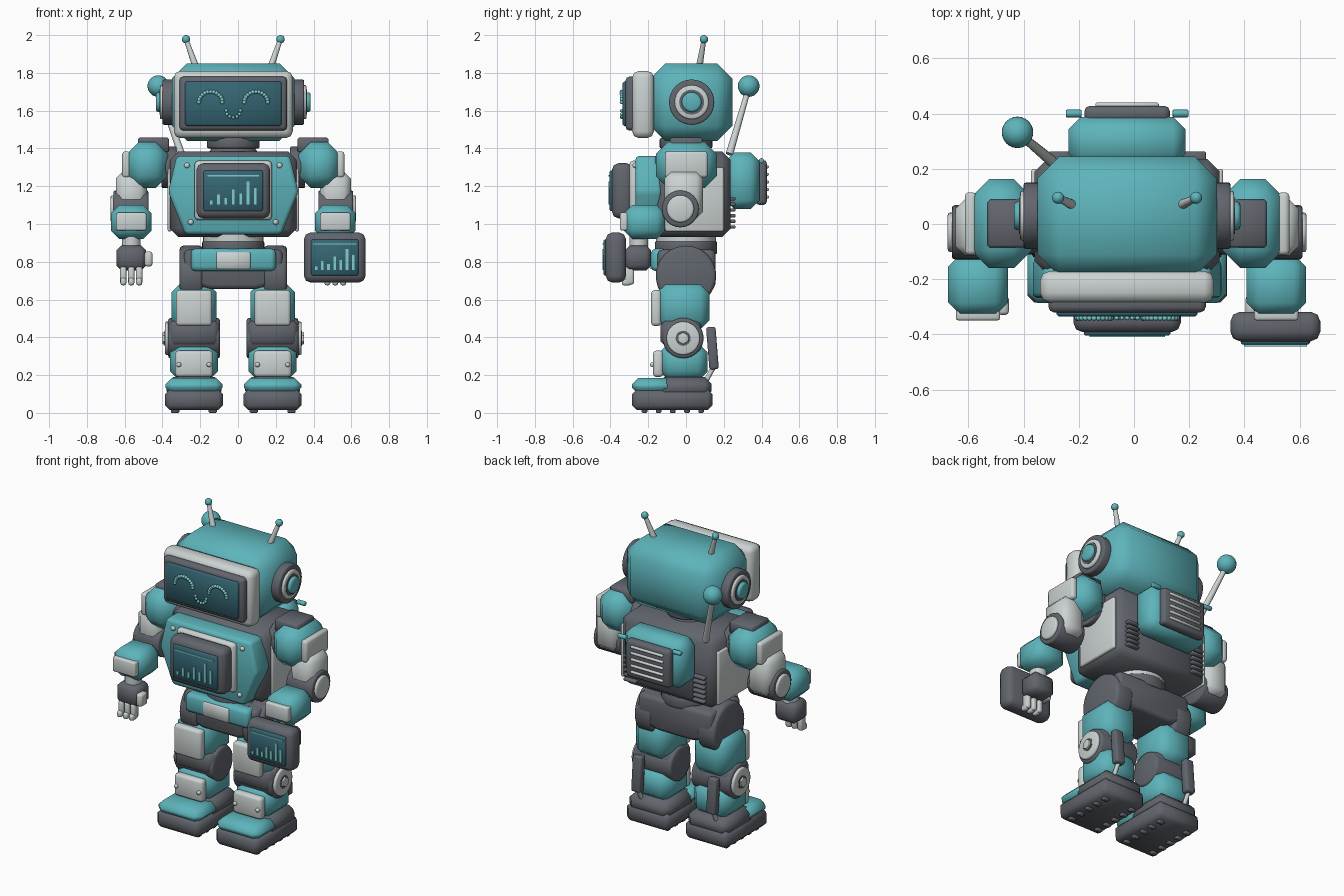
import bpy, bmesh, math
from mathutils import Vector, Matrix

if "Cube" in bpy.data.objects:
    bpy.data.objects.remove(bpy.data.objects["Cube"])

CENTRE = Vector((-0.025, 0, 0))   # body axis


def material(name, rgb):
    m = bpy.data.materials.new(name)
    m.use_nodes = True
    m.diffuse_color = (*rgb, 1)
    bsdf = next(n for n in m.node_tree.nodes if n.type == 'BSDF_PRINCIPLED')
    bsdf.inputs["Base Color"].default_value = (*rgb, 1)
    bsdf.inputs["Roughness"].default_value = 0.5
    return m


TEAL = material("teal paint", (0.11, 0.46, 0.5))
DARK = material("dark grey", (0.12, 0.13, 0.15))
WHITE = material("light grey", (0.6, 0.65, 0.64))
SCREEN = material("screen blue", (0.035, 0.13, 0.17))
GLOW = material("glow aqua", (0.22, 0.62, 0.62))


def finish(name, bm, mat):
    bmesh.ops.recalc_face_normals(bm, faces=bm.faces)
    me = bpy.data.meshes.new(name)
    bm.to_mesh(me)
    bm.free()
    me.materials.append(mat)
    me.shade_smooth()
    me.set_sharp_from_angle(angle=math.radians(50))
    ob = bpy.data.objects.new(name, me)
    ob.location = CENTRE
    bpy.context.collection.objects.link(ob)
    return ob


def bevel(bm, width, seg):
    if width:
        bmesh.ops.bevel(bm, geom=bm.edges[:], offset=width, segments=seg,
                        profile=0.5, affect='EDGES', clamp_overlap=True)


def box(name, mat, x, y, z, b=0.015, seg=1, tilt=0):
    """Chamfered block from its (min, max) range on each axis."""
    lo, hi = Vector((x[0], y[0], z[0])), Vector((x[1], y[1], z[1]))
    size = Vector(abs(v) for v in hi - lo)
    bm = bmesh.new()
    bmesh.ops.create_cube(bm, size=1, matrix=Matrix.Diagonal((*size, 1)))
    bevel(bm, b, seg)
    bm.transform(Matrix.Translation((lo + hi) / 2) @ Matrix.Rotation(tilt, 4, 'X'))
    return finish(name, bm, mat)


def rod(name, mat, a, b, r1, r2=None, n=24, chamfer=0):
    a, b = Vector(a), Vector(b)
    d = b - a
    bm = bmesh.new()
    bmesh.ops.create_cone(bm, cap_ends=True, segments=n, radius1=r1,
                          radius2=r1 if r2 is None else r2, depth=d.length)
    if chamfer:
        rims = [e for e in bm.edges if abs(e.verts[0].co.z - e.verts[1].co.z) < 1e-5]
        bmesh.ops.bevel(bm, geom=rims, offset=chamfer, segments=2, profile=0.5, affect='EDGES')
    bm.transform(Matrix.Translation((a + b) / 2) @ d.to_track_quat('Z', 'Y').to_matrix().to_4x4())
    return finish(name, bm, mat)


def disc(name, mat, s, x0, x1, y, z, r, n=24, chamfer=0.008):
    """Cylinder across x on side s."""
    return rod(name, mat, (s * x0, y, z), (s * x1, y, z), r, n=n, chamfer=chamfer)


def beads(name, mat, points, r, n=12):
    bm = bmesh.new()
    for p in points:
        bmesh.ops.create_uvsphere(bm, u_segments=n, v_segments=n // 2 + 2, radius=r,
                                  matrix=Matrix.Translation(p))
    return finish(name, bm, mat)


def prism(name, mat, half, y0, y1, b):
    """Mirrored (x, z) half outline, listed top to bottom, extruded in y."""
    outline = half + [(-x, z) for x, z in reversed(half)]
    bm = bmesh.new()
    face = bm.faces.new([bm.verts.new((x, y0, z)) for x, z in outline])
    new = bmesh.ops.extrude_face_region(bm, geom=[face])["geom"]
    bmesh.ops.translate(bm, vec=(0, y1 - y0, 0), verts=[v for v in new if isinstance(v, bmesh.types.BMVert)])
    bevel(bm, b, 2)
    return finish(name, bm, mat)


def monitor(name, cx, w, z0, z1, y_back, y_front):
    """Dark rounded frame, screen plate and a bar chart."""
    box(name + "_frame", DARK, (cx - w, cx + w), (y_front, y_back), (z0, z1), 0.035, 2)
    m = 0.038
    box(name + "_screen", SCREEN, (cx - w + m, cx + w - m), (y_front - 0.012, y_front + 0.01),
        (z0 + m, z1 - m), 0.006)
    y = (y_front - 0.018, y_front - 0.01)
    h = z1 - z0
    box(name + "_line", GLOW, (cx - w * 0.7, cx + w * 0.7), y, (z1 - h * 0.24, z1 - h * 0.215), 0)
    for i, k in enumerate((0.07, 0.18, 0.12, 0.27, 0.2, 0.42, 0.3)):
        x = cx + (i - 3) * w * 0.2
        box(name + "_bar", GLOW, (x - 0.007, x + 0.007), y, (z0 + h * 0.25, z0 + h * (0.25 + k)), 0)


# Head and face
box("head", TEAL, (-0.325, 0.325), (-0.19, 0.245), (1.44, 1.85), 0.08)
box("face_surround", WHITE, (-0.315, 0.315), (-0.285, -0.17), (1.455, 1.81), 0.035, 2)
box("face_frame", DARK, (-0.285, 0.285), (-0.32, -0.25), (1.495, 1.78), 0.02, 2)
box("face_screen", SCREEN, (-0.255, 0.255), (-0.335, -0.31), (1.52, 1.755), 0.008)
arc = [math.pi * i / 12 for i in range(13)]
for s in (-1, 1):
    beads("eye", GLOW, [(s * 0.12 + 0.062 * math.cos(t), -0.34, 1.645 + 0.055 * math.sin(t))
                        for t in arc], 0.011, 8)
beads("smile", GLOW, [(0.038 * math.cos(t), -0.34, 1.6 - 0.036 * math.sin(t)) for t in arc[::2]], 0.009, 8)

# Ears and head antennas
for s in (-1, 1):
    disc("ear_base", DARK, s, 0.3, 0.375, 0.03, 1.645, 0.12, 32)
    disc("ear_ring", WHITE, s, 0.36, 0.388, 0.03, 1.645, 0.09, 32)
    disc("ear_recess", DARK, s, 0.37, 0.391, 0.03, 1.645, 0.066, 32, 0)
    disc("ear_button", TEAL, s, 0.37, 0.41, 0.03, 1.645, 0.052, 24, 0.012)
    tip = (s * 0.25, 0.095, 1.978)
    rod("antenna_rod", WHITE, (s * 0.198, 0.07, 1.83), tip, 0.018, 0.012, 16)
    beads("antenna_ball", TEAL, [tip], 0.022, 16)

# Neck and torso
rod("neck", DARK, (0, 0, 1.4), (0, 0, 1.455), 0.14, n=32, chamfer=0.01)
rod("neck_base", DARK, (0, 0, 1.36), (0, 0, 1.41), 0.14, 0.11, n=32)
box("torso", DARK, (-0.335, 0.335), (-0.18, 0.235), (0.93, 1.385), 0.045)
prism("chest_plate", TEAL, [(0.3, 1.36), (0.345, 1.17), (0.255, 0.945)], -0.268, -0.13, 0.02)
beads("chest_screws", WHITE, [(s * x, -0.268, z) for s in (-1, 1)
                              for x, z in ((0.245, 1.31), (0.225, 1.01))], 0.015)
box("monitor_back", WHITE, (-0.205, 0.205), (-0.3, -0.25), (1.02, 1.335), 0.02, 2)
monitor("chest_monitor", 0, 0.195, 1.03, 1.322, -0.28, -0.392)
for s in (-1, 1):
    box("side_panel", WHITE, (s * 0.325, s * 0.348), (-0.11, 0.2), (0.96, 1.3), 0.01, 2)
    for i in range(6):
        z = 0.975 + i * 0.03
        box("back_vent", DARK, (s * 0.2, s * 0.285), (0.22, 0.262), (z, z + 0.018), 0.004)

# Backpack and tall antenna
box("backpack", TEAL, (-0.212, 0.212), (0.21, 0.388), (1.08, 1.378), 0.045)
box("backpack_grille", DARK, (-0.155, 0.155), (0.37, 0.428), (1.1, 1.34), 0.02, 2)
for i in range(5):
    z = 1.135 + i * 0.04
    box("grille_slat", WHITE, (-0.115, 0.115), (0.42, 0.44), (z, z + 0.016), 0.005)
for s in (-1, 1):
    disc("backpack_peg", TEAL, s, 0.165, 0.222, 0.4, 1.335, 0.014, 12, 0.004)
rod("tall_antenna", WHITE, (-0.275, 0.23, 1.37), (-0.397, 0.332, 1.72), 0.02, 0.014, 16)
beads("tall_antenna_ball", TEAL, [(-0.397, 0.332, 1.73)], 0.057, 24)

# Waist, pelvis and belt
rod("waist_ring", WHITE, (0, 0, 0.9), (0, 0, 0.945), 0.16, n=32)
rod("waist", DARK, (0, 0, 0.84), (0, 0, 0.91), 0.165, n=32, chamfer=0.01)
prism("pelvis", DARK, [(0.26, 0.865), (0.265, 0.76), (0.21, 0.68), (0.12, 0.655)], -0.15, 0.155, 0.025)
box("belt", TEAL, (-0.225, 0.225), (-0.185, -0.1), (0.75, 0.87), 0.025, 2)
box("belt_buckle", WHITE, (-0.09, 0.09), (-0.193, -0.17), (0.762, 0.852), 0.005)

for s in (-1, 1):
    c = s * 0.208

    def span(half, mid=c):
        return mid - half, mid + half

    # Leg
    disc("hip_joint", DARK, s, 0.16, 0.285, 0, 0.725, 0.16, 32, 0.02)
    box("thigh", TEAL, span(0.118), (-0.155, 0.125), (0.44, 0.69), 0.05)
    box("thigh_plate", WHITE, span(0.096), (-0.185, -0.13), (0.46, 0.65), 0.018, 2)
    disc("knee", DARK, s, 0.07, 0.345, -0.015, 0.395, 0.108, 32, 0.015)
    box("knee_guard", DARK, span(0.137), (-0.135, 0.08), (0.35, 0.495), 0.03)
    disc("knee_disc", WHITE, s, 0.33, 0.362, -0.015, 0.395, 0.088, 32)
    disc("knee_ring", DARK, s, 0.35, 0.364, -0.015, 0.395, 0.04, 24, 0)
    disc("knee_bolt", WHITE, s, 0.35, 0.375, -0.015, 0.395, 0.032, 6, 0.003)
    box("shin", TEAL, span(0.127), (-0.14, 0.115), (0.17, 0.37), 0.05)
    box("shin_plate", WHITE, span(0.1), (-0.175, -0.12), (0.19, 0.33), 0.018, 2)
    beads("shin_screws", WHITE, [(c + k * 0.08, -0.177, 0.255) for k in (-1, 1)], 0.013)
    px = s * 0.265
    box("calf_piston", DARK, span(0.032, px), (0.115, 0.165), (0.23, 0.455), 0.012, 2, 0.08)
    rod("piston_rod", WHITE, (px, 0.15, 0.25), (px, 0.1, 0.16), 0.013, n=12)

    # Foot
    box("foot_sole", DARK, span(0.153), (-0.285, 0.14), (0.014, 0.125), 0.025)
    box("foot_heel", DARK, span(0.145), (-0.15, 0.135), (0.08, 0.19), 0.035)
    box("toe_cap", TEAL, span(0.152), (-0.287, -0.07), (0.1, 0.185), 0.035)
    for i in range(5):
        y = -0.22 + i * 0.075
        for k in (-1, 1):
            box("sole_stud", DARK, span(0.022, c + k * 0.1), (y - 0.015, y + 0.015), (0, 0.03), 0.005)

    # Shoulder and upper arm
    disc("shoulder_joint", DARK, s, 0.3, 0.38, 0, 1.3, 0.11, 24)
    box("shoulder", TEAL, (s * 0.345, s * 0.565), (-0.16, 0.163), (1.19, 1.435), 0.065)
    box("shoulder_pad", DARK, (s * 0.34, s * 0.505), (-0.085, 0.088), (1.38, 1.457), 0.008)
    box("shoulder_plate", WHITE, (s * 0.545, s * 0.588), (-0.112, 0.115), (1.245, 1.385), 0.015, 2)
    a = s * 0.54
    box("upper_arm", WHITE, span(0.082, a), (-0.115, 0.09), (1.03, 1.275), 0.035)
    disc("elbow", DARK, s, 0.45, 0.635, -0.03, 1.08, 0.098, 24, 0.01)
    disc("elbow_cap", WHITE, s, 0.62, 0.65, -0.03, 1.08, 0.072, 24, 0.01)

    # Forearm and hand
    box("forearm", TEAL, span(0.108, a), (-0.33, -0.11), (0.92, 1.1), 0.045)
    box("forearm_plate", WHITE, span(0.08, a), (-0.35, -0.3), (0.965, 1.06), 0.01, 2)
    rod("wrist", WHITE, (a, -0.25, 0.94), (a, -0.25, 0.86), 0.05, n=20)
    box("palm", DARK, span(0.078, a), (-0.325, -0.185), (0.755, 0.885), 0.025)
    for k in (-1, 0, 1):
        f = a + k * 0.042
        box("finger", WHITE, span(0.017, f), (-0.325, -0.275), (0.68, 0.775), 0.012, 2)
        box("fingertip", WHITE, span(0.016, f), (-0.34, -0.29), (0.675, 0.715), 0.012, 2)
    box("thumb", WHITE, (a - s * 0.07, a - s * 0.112), (-0.33, -0.26), (0.775, 0.855), 0.014, 2)

# Tablet in the left hand
monitor("tablet", 0.537, 0.163, 0.69, 0.955, -0.318, -0.425)
